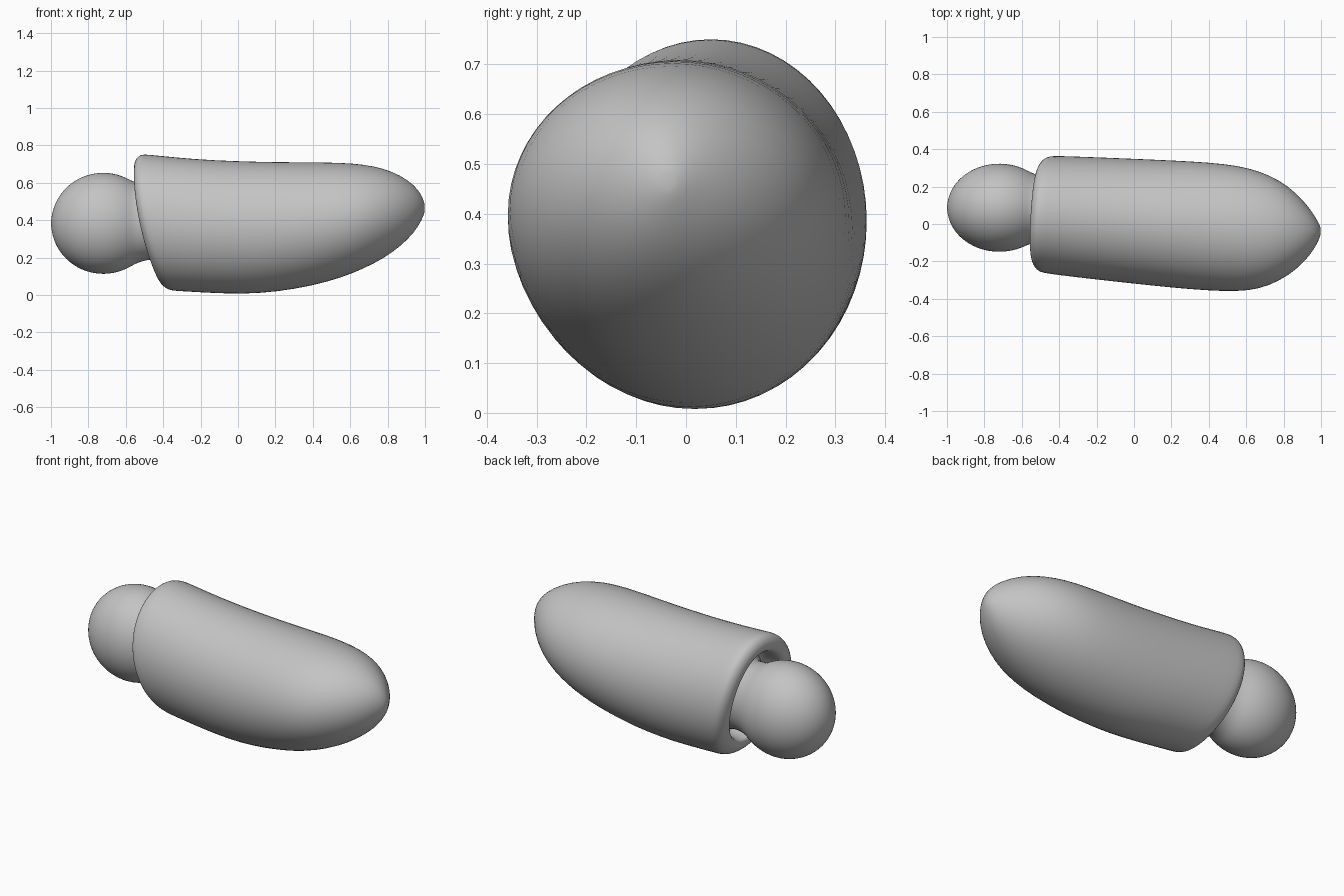
import bpy, bmesh, math

cube = bpy.data.objects.get("Cube")
if cube:
    bpy.data.objects.remove(cube, do_unlink=True)

grey = bpy.data.materials.new("plain grey")
grey.use_nodes = True
grey.diffuse_color = (0.55, 0.55, 0.55, 1)
grey.node_tree.nodes["Principled BSDF"].inputs["Base Color"].default_value = (0.55, 0.55, 0.55, 1)

SIDES = 32


def loft(name, stations):
    """Skin elliptical rings (x, z low, z high, y low, y high, slant) and cap both ends."""
    bm = bmesh.new()
    rings = []
    for x, z0, z1, y0, y1, slant in stations:
        ring = []
        for i in range(SIDES):
            a = 2 * math.pi * i / SIDES
            y = (y0 + y1) / 2 + (y1 - y0) / 2 * math.cos(a)
            z = (z0 + z1) / 2 + (z1 - z0) / 2 * math.sin(a)
            t = z - 0.39
            dx = -0.21 * t + 0.25 * t * t + 0.06 * (y - 0.05)
            ring.append(bm.verts.new((x + slant * dx, y, z)))
        rings.append(ring)
    for a, b in zip(rings, rings[1:]):
        for i in range(SIDES):
            j = (i + 1) % SIDES
            bm.faces.new((a[i], a[j], b[j], b[i]))
    for ring in (rings[0], rings[-1]):
        cap = bm.faces.new(ring)
        bmesh.ops.poke(bm, faces=[cap])
    bmesh.ops.recalc_face_normals(bm, faces=bm.faces)
    mesh = bpy.data.meshes.new(name)
    bm.to_mesh(mesh)
    bm.free()
    mesh.materials.append(grey)
    obj = bpy.data.objects.new(name, mesh)
    bpy.context.collection.objects.link(obj)
    for poly in mesh.polygons:
        poly.use_smooth = True
    mod = obj.modifiers.new("smooth", "SUBSURF")
    mod.levels = mod.render_levels = 1
    return obj


# Socket wall and rolled rim: (x, inset from the outer edge)
rim = [(-0.38, 0.16), (-0.385, 0.12), (-0.42, 0.11), (-0.47, 0.107), (-0.497, 0.1),
       (-0.51, 0.085), (-0.513, 0.06), (-0.507, 0.035), (-0.49, 0.012), (-0.465, 0.001)]
sleeve = [(x, 0.02 + d, 0.757 - d, -0.265 + d, 0.367 - d, 1) for x, d in rim]

# Outer shell, tapering to the blunt tip
sleeve += [
    (-0.4, 0.018, 0.748, -0.273, 0.365, 0.9),
    (-0.2, 0.008, 0.727, -0.298, 0.358, 0.6),
    (0.0, 0.003, 0.717, -0.32, 0.35, 0.3),
    (0.2, 0.015, 0.712, -0.342, 0.342, 0.1),
    (0.4, 0.048, 0.711, -0.358, 0.331, 0),
    (0.55, 0.09, 0.709, -0.363, 0.315, 0),
    (0.67, 0.138, 0.7, -0.35, 0.285, 0),
    (0.78, 0.195, 0.678, -0.305, 0.235, 0),
    (0.87, 0.26, 0.64, -0.243, 0.165, 0),
    (0.94, 0.33, 0.59, -0.17, 0.085, 0),
    (0.98, 0.395, 0.54, -0.105, 0.02, 0),
    (0.998, 0.44, 0.49, -0.06, -0.015, 0),
]
loft("sleeve", sleeve)

# Ball joint with a short neck that flares into the socket floor
ball = []
for k in range(13):
    a = math.radians(4 + k * 10.2)
    x, s = -0.72 - 0.28 * math.cos(a), math.sin(a)
    ball.append((x, 0.383 - 0.273 * s, 0.383 + 0.273 * s, 0.087 - 0.238 * s, 0.087 + 0.238 * s, 0))
ball += [
    (-0.52, 0.178, 0.6, -0.107, 0.262, 0),
    (-0.47, 0.193, 0.59, -0.1, 0.248, 0.3),
    (-0.42, 0.185, 0.6, -0.105, 0.24, 0.8),
    (-0.39, 0.145, 0.63, -0.135, 0.25, 1),
    (-0.36, 0.12, 0.65, -0.16, 0.26, 1),
]
loft("ball_joint", ball)
